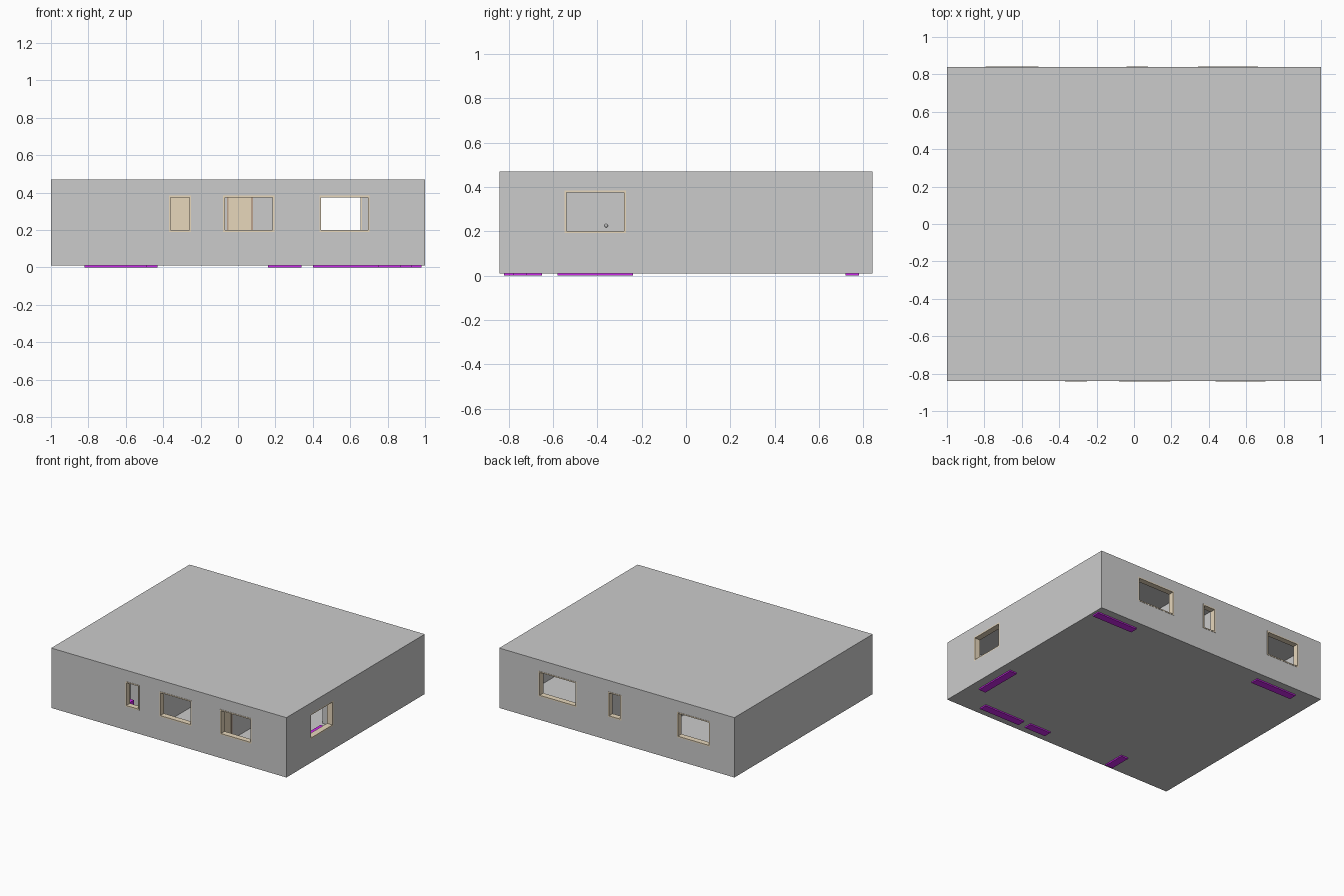
import bpy

if "Cube" in bpy.data.objects:
    bpy.data.objects.remove(bpy.data.objects["Cube"])

def material(name, rgb):
    m = bpy.data.materials.new(name)
    m.diffuse_color = (*rgb, 1)
    m.use_nodes = True
    m.node_tree.nodes["Principled BSDF"].inputs["Base Color"].default_value = m.diffuse_color
    return m

TAN = material("tan_wood", (0.80, 0.68, 0.50))
BROWN = material("brown_trim", (0.50, 0.36, 0.27))
PURPLE = material("purple_paint", (0.62, 0.02, 0.85))

def box(name, x, y, z, mat=None):
    """Box from (min, max) ranges."""
    bpy.ops.mesh.primitive_cube_add(size=1, location=[sum(r) / 2 for r in (x, y, z)])
    o = bpy.context.object
    o.name = name
    o.scale = [r[1] - r[0] for r in (x, y, z)]
    bpy.ops.object.transform_apply(location=False, rotation=False, scale=True)
    if mat:
        o.data.materials.append(mat)
    return o

def cut(target, x, y, z):
    cutter = box("cutter", x, y, z)
    cutter.hide_render = True
    bpy.context.view_layer.objects.active = target
    m = target.modifiers.new("cut", 'BOOLEAN')
    m.operation, m.solver, m.object = 'DIFFERENCE', 'EXACT', cutter
    bpy.ops.object.modifier_apply(modifier=m.name)
    bpy.data.objects.remove(cutter)

def ranges(axis, along, across):
    """Order two ranges as x, y for a wall running along the given axis."""
    return (along, across) if axis == 'x' else (across, along)

BOTTOM, FLOOR, CEIL, TOP = 0.01, 0.03, 0.455, 0.47

# Outer walls, floor and ceiling
shell = box("outer_walls", (-1, 1), (-.84, .84), (BOTTOM, TOP))
cut(shell, (-.955, .955), (-.80, .80), (-.1, .6))
box("floor", (-.955, .955), (-.80, .80), (BOTTOM, FLOOR))
box("ceiling", (-.955, .955), (-.80, .80), (CEIL, TOP))

# Windows: wall direction, clear span, wall depth range
FRONT, BACK, RIGHT = (-.842, -.798), (.798, .842), (.953, 1.0)
WINDOWS = [('x', (-.36, -.26), FRONT), ('x', (-.07, .185), FRONT), ('x', (.445, .695), FRONT),
           ('x', (.35, .655), BACK), ('x', (-.03, .065), BACK), ('x', (-.785, -.52), BACK),
           ('y', (-.54, -.28), RIGHT)]
SILL, HEAD, RIM = 0.20, 0.375, 0.009
for axis, (a, b), depth in WINDOWS:
    outer, oz = (a - RIM, b + RIM), (SILL - RIM, HEAD + RIM)
    cut(shell, *ranges(axis, outer, (depth[0] - .02, depth[1] + .02)), oz)
    frame = box("window_frame", *ranges(axis, outer, depth), oz, TAN)
    cut(frame, *ranges(axis, (a, b), (depth[0] - .02, depth[1] + .02)), (SILL, HEAD))

# Inner walls: direction, span, thickness range, door span, has a door leaf
WALLS = [('x', (-.955, -.115), (.095, .135), (-.40, -.26), True),
         ('y', (.135, .80), (-.145, -.115), None, False),
         ('x', (-.115, .16), (.275, .29), (-.05, .09), True),
         ('y', (0, .80), (.16, .185), None, False),
         ('x', (.185, .955), (0, .035), (.40, .72), False),
         ('y', (-.80, .095), (-.53, -.50), (-.15, -.01), True),
         ('x', (-.50, .355), (-.265, -.24), (-.06, .08), True),
         ('y', (-.80, -.265), (.33, .355), (-.72, -.58), True),
         ('x', (-.50, -.205), (-.59, -.565), (-.385, -.245), True),
         ('y', (-.80, -.265), (-.205, -.185), None, False)]
DOOR_TOP, TRIM = 0.40, 0.01
for axis, span, thick, door, leaf in WALLS:
    wall = box("inner_wall", *ranges(axis, span, thick), (FLOOR, CEIL))
    if not door:
        continue
    through = (thick[0] - .02, thick[1] + .02)
    cut(wall, *ranges(axis, door, through), (FLOOR - .02, DOOR_TOP))
    if leaf:
        (a, b), (p, q) = door, thick
        inside = (a + TRIM, b - TRIM)
        jamb = box("door_frame", *ranges(axis, door, (p - .003, q + .003)), (FLOOR, DOOR_TOP), BROWN)
        cut(jamb, *ranges(axis, inside, through), (FLOOR - .02, DOOR_TOP - TRIM))
        box("door", *ranges(axis, inside, (p + .002, q - .002)), (FLOOR, DOOR_TOP - TRIM), TAN)

# Small round knob on the wall facing the right window
bpy.ops.mesh.primitive_uv_sphere_add(segments=12, ring_count=8, radius=.008, location=(.36, -.36, .225))
bpy.context.object.name = "knob"

# Radiators, standing through the floor
RADIATORS = [((.63, .98), (.72, .78)), ((-.82, -.47), (.72, .78)), ((.40, .75), (-.78, -.72)),
             ((.16, .34), (-.78, -.72)), ((-.49, -.43), (-.82, -.65)), ((.87, .93), (-.58, -.24))]
for x, y in RADIATORS:
    box("radiator", x, y, (0, .15), PURPLE)
